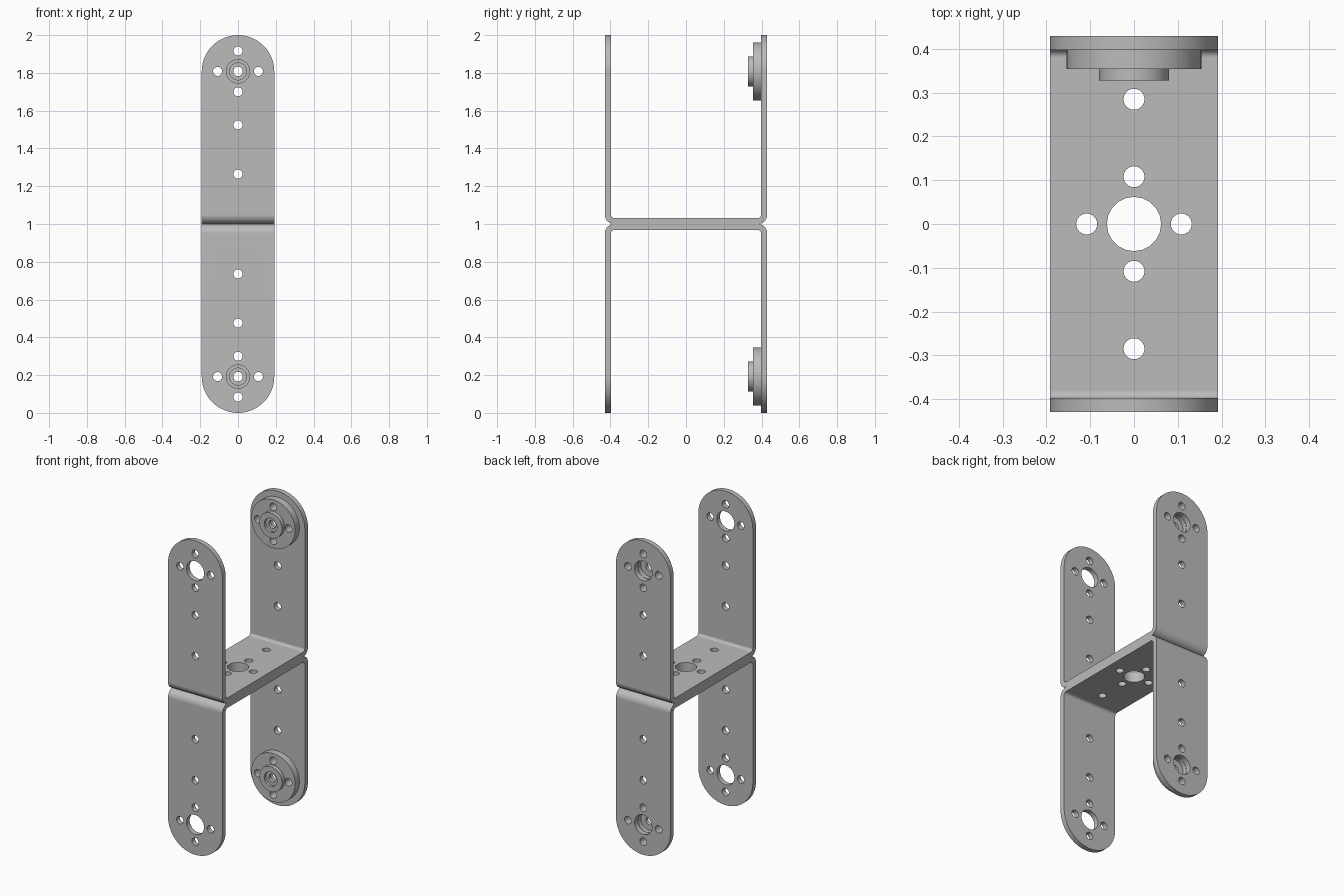
import bpy, bmesh
from math import sin, cos, pi
from mathutils import Matrix, Vector

cube = bpy.data.objects.get("Cube")
if cube:
    bpy.data.objects.remove(cube, do_unlink=True)

HALF_W = 0.192      # half width and end radius
OUTER_Y = 0.43      # outer face of the legs
THICK = 0.032       # sheet thickness
BEND = 0.05         # outer bend radius
PIVOT = 2 - HALF_W  # height of the upper pivot
BOLT = 0.108        # bolt circle radius
HOLE = 0.024        # small hole radius
BIG = 0.062         # large hole radius
CROSS = [(BOLT, 0), (-BOLT, 0), (0, BOLT), (0, -BOLT)]
ALONG_Y = Matrix.Rotation(pi / 2, 4, 'X')

metal = bpy.data.materials.new("grey_metal")
metal.use_nodes = True
GREY = (0.5, 0.5, 0.5, 1)
metal.diffuse_color = GREY
metal.node_tree.nodes["Principled BSDF"].inputs["Base Color"].default_value = GREY


def make_object(name, bm):
    bmesh.ops.recalc_face_normals(bm, faces=bm.faces)
    mesh = bpy.data.meshes.new(name)
    bm.to_mesh(mesh)
    bm.free()
    mesh.materials.append(metal)
    obj = bpy.data.objects.new(name, mesh)
    bpy.context.collection.objects.link(obj)
    return obj


def prism(name, outline, depth):
    """Extrude a closed outline of vectors along depth."""
    bm = bmesh.new()
    face = bm.faces.new([bm.verts.new(p) for p in outline])
    side = bmesh.ops.extrude_face_region(bm, geom=[face])["geom"]
    moved = [v for v in side if isinstance(v, bmesh.types.BMVert)]
    bmesh.ops.translate(bm, verts=moved, vec=depth)
    return make_object(name, bm)


def drill(bm, centre, radius, length, turn=Matrix(), sides=24):
    bmesh.ops.create_cone(bm, cap_ends=True, segments=sides, radius1=radius,
                          radius2=radius, depth=length,
                          matrix=Matrix.Translation(centre) @ turn)


def cut(obj, cutter, operation):
    """Apply one boolean and discard the cutter."""
    cutter.hide_render = True
    mod = obj.modifiers.new("cut", 'BOOLEAN')
    mod.object, mod.operation, mod.solver = cutter, operation, 'EXACT'
    graph = bpy.context.evaluated_depsgraph_get()
    mesh = bpy.data.meshes.new_from_object(obj.evaluated_get(graph))
    obj.modifiers.clear()
    obj.data = mesh
    mesh.materials.clear()
    mesh.materials.append(metal)
    bpy.data.objects.remove(cutter, do_unlink=True)


def finish(obj):
    bpy.ops.object.select_all(action='DESELECT')
    obj.select_set(True)
    bpy.context.view_layer.objects.active = obj
    bpy.ops.object.shade_smooth_by_angle(angle=pi / 6)
    mod = obj.modifiers.new("flat_face_normals", 'WEIGHTED_NORMAL')
    mod.keep_sharp = True


def bend(side, radius, steps=8):
    """Quarter turn from leg to web, on the side given by the sign."""
    return [(side * (OUTER_Y - BEND + radius * cos(a)), 1 + BEND - radius * sin(a))
            for a in (pi / 2 * i / steps for i in range(steps + 1))]


def bracket(name, up):
    # Folded sheet: outer skin, then inner skin back
    inner = OUTER_Y - THICK
    points = [(OUTER_Y, 2.1)] + bend(1, BEND) + bend(-1, BEND)[::-1]
    points += [(-OUTER_Y, 2.1), (-inner, 2.1)] + bend(-1, BEND - THICK)
    points += bend(1, BEND - THICK)[::-1] + [(inner, 2.1)]
    obj = prism(name, [Vector((-0.3, y, 1 + up * (z - 1))) for y, z in points],
                (0.6, 0, 0))

    # Trim to the round-ended outline
    arc = [pi * i / 32 for i in range(33)]
    rim = [(HALF_W * cos(a), PIVOT + HALF_W * sin(a)) for a in arc]
    rim += [(-x, 2 - z) for x, z in rim]
    cut(obj, prism("trim", [Vector((x, -0.6, z)) for x, z in rim], (0, 1.2, 0)),
        'INTERSECT')

    # Holes through both legs
    bm = bmesh.new()
    legs = [(x, PIVOT + z) for x, z in CROSS] + [(0, 1.525), (0, 1.265)]
    for x, z in legs:
        drill(bm, (x, 0, 1 + up * (z - 1)), HOLE, 1.2, ALONG_Y)
    drill(bm, (0, 0, 1 + up * (PIVOT - 1)), BIG, 1.2, ALONG_Y, 32)
    # Holes through the web
    for x, y in CROSS + [(0, 0.285), (0, -0.285)]:
        drill(bm, (x, y, 1), HOLE, 0.2)
    drill(bm, (0, 0, 1), BIG, 0.2, sides=20)
    cut(obj, make_object("drills", bm), 'DIFFERENCE')
    finish(obj)


def hub(name, z):
    # Turned disc with a boss, counterbore and rear recess
    face = OUTER_Y - THICK
    profile = [(0.154, face), (0.154, 0.354), (0.08, 0.354), (0.08, 0.328),
               (0.045, 0.328), (0.045, 0.345), (0.025, 0.345), (0.025, 0.368),
               (0.06, 0.368), (0.06, face)]
    bm = bmesh.new()
    sides = 48
    rings = [[bm.verts.new((r * cos(2 * pi * i / sides), y,
                            z + r * sin(2 * pi * i / sides)))
              for i in range(sides)] for r, y in profile]
    for a, b in zip(rings, rings[1:] + rings[:1]):
        for i in range(sides):
            j = (i + 1) % sides
            bm.faces.new((a[i], a[j], b[j], b[i]))
    obj = make_object(name, bm)

    # Bolt holes
    bm = bmesh.new()
    for x, dz in CROSS:
        drill(bm, (x, 0.37, z + dz), HOLE, 0.2, ALONG_Y)
    cut(obj, make_object("drills", bm), 'DIFFERENCE')
    finish(obj)


bracket("upper_bracket", 1)
bracket("lower_bracket", -1)
hub("upper_hub", PIVOT)
hub("lower_hub", 2 - PIVOT)
